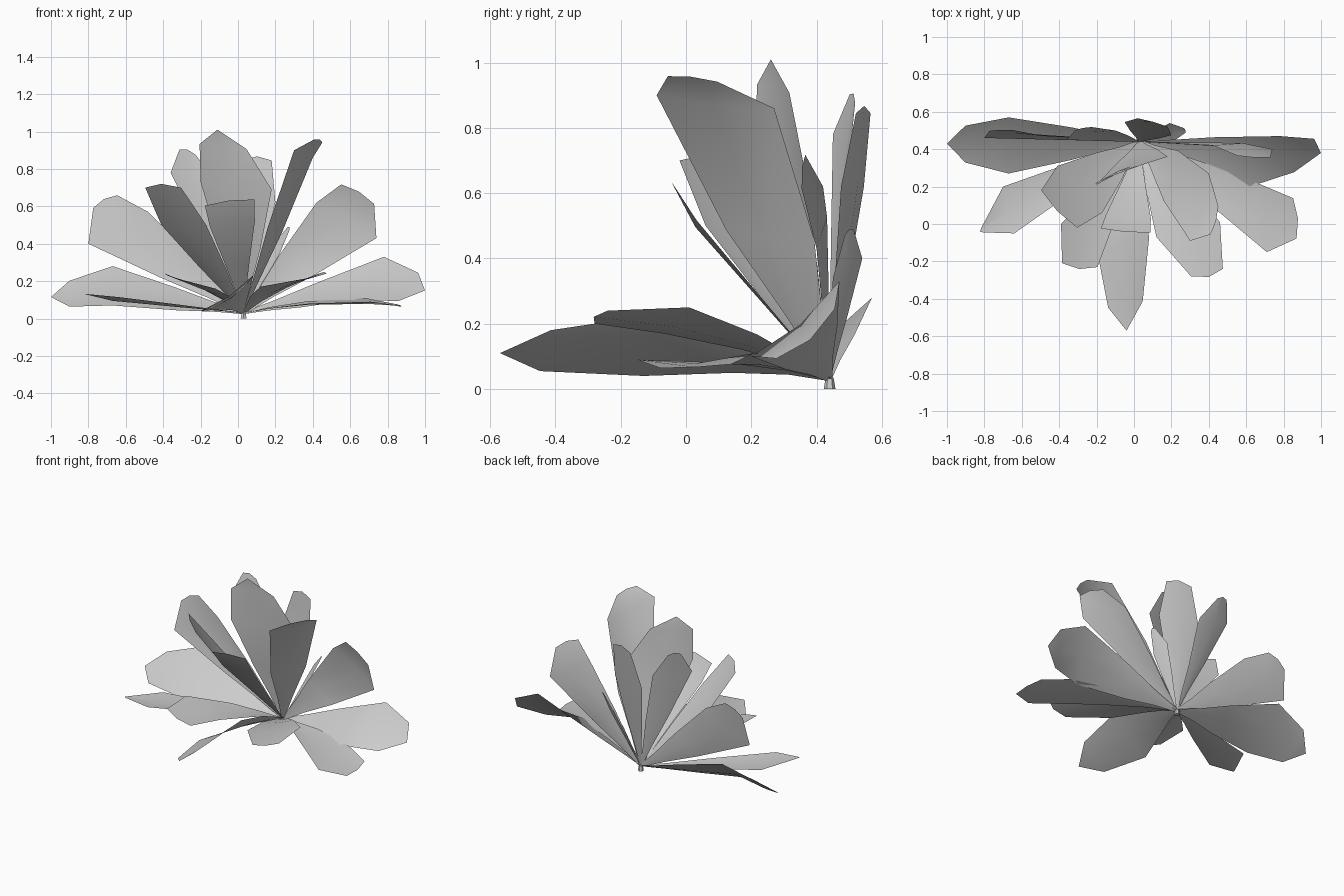
import bpy, bmesh
from mathutils import Vector as V

if "Cube" in bpy.data.objects:
    bpy.data.objects.remove(bpy.data.objects["Cube"])

BASE = V((0.03, 0.44, 0.03))
INSIDE = V((0.03, 0.15, 0.9))      # leaves cup towards this point


def leaf(name, side_a, side_b, tip, blunt=0.0, full=0.58, lift=0.0):
    """Low-poly leaf: narrow stem, widest at the two side points, pointed or blunt end."""
    a, b, tip = V(side_a), V(side_b), V(tip)
    mid, half = (a + b) / 2, (b - a) / 2
    n = half.cross(tip - BASE).normalized()
    if n.dot(INSIDE - mid) < 0:
        n = -n
    stem, up = mid - BASE, V((0, 0, lift))
    # rows: centre and half width factor
    rows = [(BASE, 0.06), (BASE + stem * 0.22 + up * 0.7, full * 0.42),
            (BASE + stem * 0.52 + up, full), (mid, 1.0)]
    if blunt:
        rows.append((tip, blunt))
    else:
        rows.append((mid.lerp(tip, 0.7), 0.66))
    bm = bmesh.new()
    grid = []
    for i, (c, w) in enumerate(rows):
        centre = c - n * half.length * 0.12 * w
        if i == 0:
            centre = c
        if blunt and i == 4:
            centre = c + (tip - mid) * 0.1
        grid.append([bm.verts.new(p) for p in (c - half * w, centre, c + half * w)])
    for r, s in zip(grid, grid[1:]):
        for k in (0, 1):
            bm.faces.new((r[k], r[k + 1], s[k + 1], s[k]))
    if not blunt:
        t = bm.verts.new(tip)
        for k in (0, 1):
            bm.faces.new((grid[-1][k], grid[-1][k + 1], t))
    for f in bm.faces:
        f.smooth = True
    me = bpy.data.meshes.new(name)
    bm.to_mesh(me)
    bm.free()
    bpy.context.collection.objects.link(bpy.data.objects.new(name, me))


# spreading back leaves
leaf("back_left_leaf", (-.67, .57, .28), (-.67, .27, .07), (-1, .43, .115))
leaf("back_right_leaf", (.78, .47, .33), (.62, .2, .10), (1, .38, .15))

# half-raised side leaves
leaf("raised_left_leaf", (-.80, .46, .40), (-.48, .47, .57), (-.71, .50, .625), .4)
leaf("raised_right_leaf", (.42, .42, .62), (.74, .40, .43), (.64, .36, .665), .55)

# upright leaves
leaf("tall_right_leaf", (.30, -.09, .90), (.40, .27, .86), (.43, .02, .95), .42, .75)
leaf("tall_centre_leaf", (-.20, .21, .73), (.18, .36, .69), (-.11, .26, 1.01))
leaf("rear_left_leaf", (-.36, .45, .78), (-.10, .50, .70), (-.27, .51, .89), .33)
leaf("rear_right_leaf", (-.05, .545, .62), (.20, .475, .62), (.10, .543, .845), .64)
leaf("rear_small_leaf", (.19, .54, .40), (.22, .45, .34), (.27, .50, .48), .3)
leaf("upright_left_leaf", (-.41, .31, .50), (-.17, .06, .50), (-.40, .08, .70), .8)
leaf("upright_front_leaf", (-.15, .05, .49), (.09, .03, .52), (-.045, -.035, .62), 1.1, .5)

# low front leaves
leaf("low_front_leaf", (-.20, -.13, .04), (.08, -.08, .23), (-.04, -.57, .11), lift=.02)
leaf("low_front_left_leaf", (-.12, -.03, .16), (-.39, .0, .24), (-.29, -.22, .205),
     .7, lift=.02)
leaf("low_front_right_leaf", (.12, -.07, .17), (.46, .01, .25), (.39, -.26, .22),
     .5, lift=.02)
leaf("low_right_leaf", (.71, -.15, .09), (.68, .21, .11), (.86, .03, .07), .6, lift=.02)
leaf("low_left_leaf", (-.64, -.05, .115), (-.70, .20, .105), (-.81, -.03, .13), .12)

# small crown where the stems meet
bpy.ops.mesh.primitive_cone_add(vertices=6, radius1=0.018, radius2=0.012, depth=0.035,
                                location=(0.03, 0.44, 0.0175))
bpy.context.object.name = "crown"
